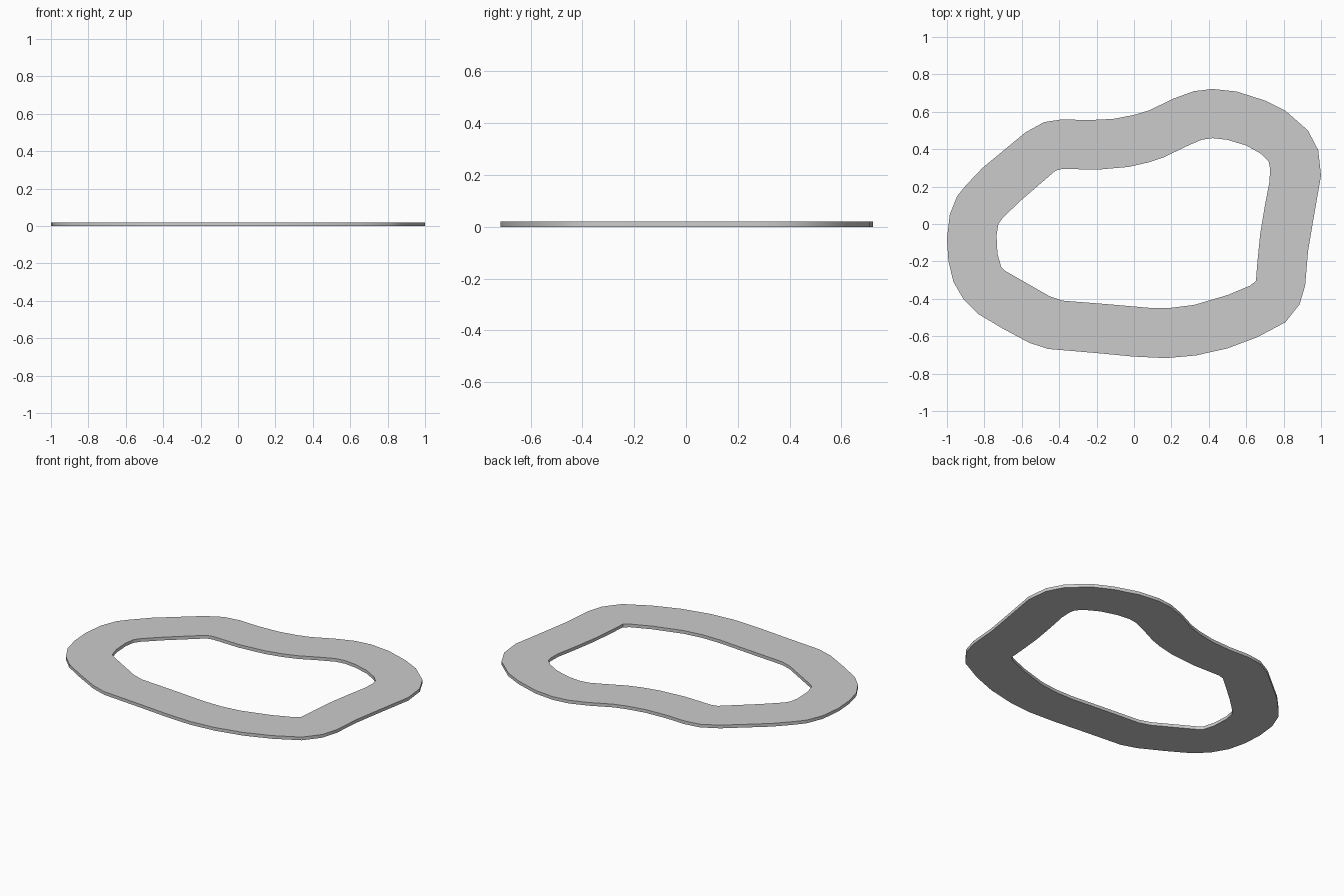
import bpy

if "Cube" in bpy.data.objects:
    bpy.data.objects.remove(bpy.data.objects["Cube"])

HEIGHT = 0.02

# Outer edge of the track, counter-clockwise from the right
outer = [(1.0, .26), (.985, .395), (.93, .5), (.81, .605), (.70, .66), (.55, .708),
         (.42, .722), (.32, .71), (.21, .67), (.08, .607), (0, .583), (-.11, .562),
         (-.25, .555), (-.38, .56), (-.48, .545), (-.58, .49), (-.81, .3), (-.9, .205),
         (-.945, .15), (-.985, .05), (-1.0, -.08), (-.992, -.2), (-.965, -.31),
         (-.91, -.405), (-.835, -.48), (-.7, -.56), (-.56, -.635), (-.46, -.668),
         (-.2, -.69), (0, -.709), (.17, -.717), (.33, -.703), (.5, -.665), (.66, -.605),
         (.81, -.525), (.885, -.43), (.915, -.33), (.93, -.15), (.96, .03)]

# Inner edge of the track, tighter at the corners
inner = [(.727, .3), (.72, .335), (.68, .375), (.6, .42), (.5, .45), (.42, .459),
         (.36, .45), (.28, .415), (.16, .357), (.08, .33), (-.03, .305), (-.2, .29),
         (-.38, .295), (-.42, .285), (-.6, .13), (-.7, .035), (-.725, 0), (-.735, -.06),
         (-.73, -.16), (-.71, -.23), (-.69, -.25), (-.45, -.387), (-.38, -.41),
         (-.15, -.428), (.08, -.448), (.2, -.448), (.32, -.433), (.5, -.38),
         (.62, -.33), (.652, -.305), (.66, -.2), (.675, -.05), (.7, .1), (.725, .23)]


def add_loop(curve, points):
    spline = curve.splines.new('POLY')
    spline.points.add(len(points) - 1)
    for p, (x, y) in zip(spline.points, points):
        p.co = (x, y, 0, 1)
    spline.use_cyclic_u = True


# Filled flat ring with a thin extruded edge
curve = bpy.data.curves.new("track", 'CURVE')
curve.dimensions = '2D'
curve.fill_mode = 'BOTH'
curve.extrude = HEIGHT / 2
add_loop(curve, outer)
add_loop(curve, inner)
track = bpy.data.objects.new("track", curve)
track.location.z = HEIGHT / 2
bpy.context.collection.objects.link(track)

# Turn into a clean welded mesh
bpy.context.view_layer.objects.active = track
track.select_set(True)
bpy.ops.object.convert(target='MESH')
bpy.ops.object.mode_set(mode='EDIT')
bpy.ops.mesh.select_all(action='SELECT')
bpy.ops.mesh.remove_doubles(threshold=0.0005)
bpy.ops.mesh.normals_make_consistent(inside=False)
bpy.ops.object.mode_set(mode='OBJECT')
bpy.ops.object.shade_smooth_by_angle(angle=0.5)
